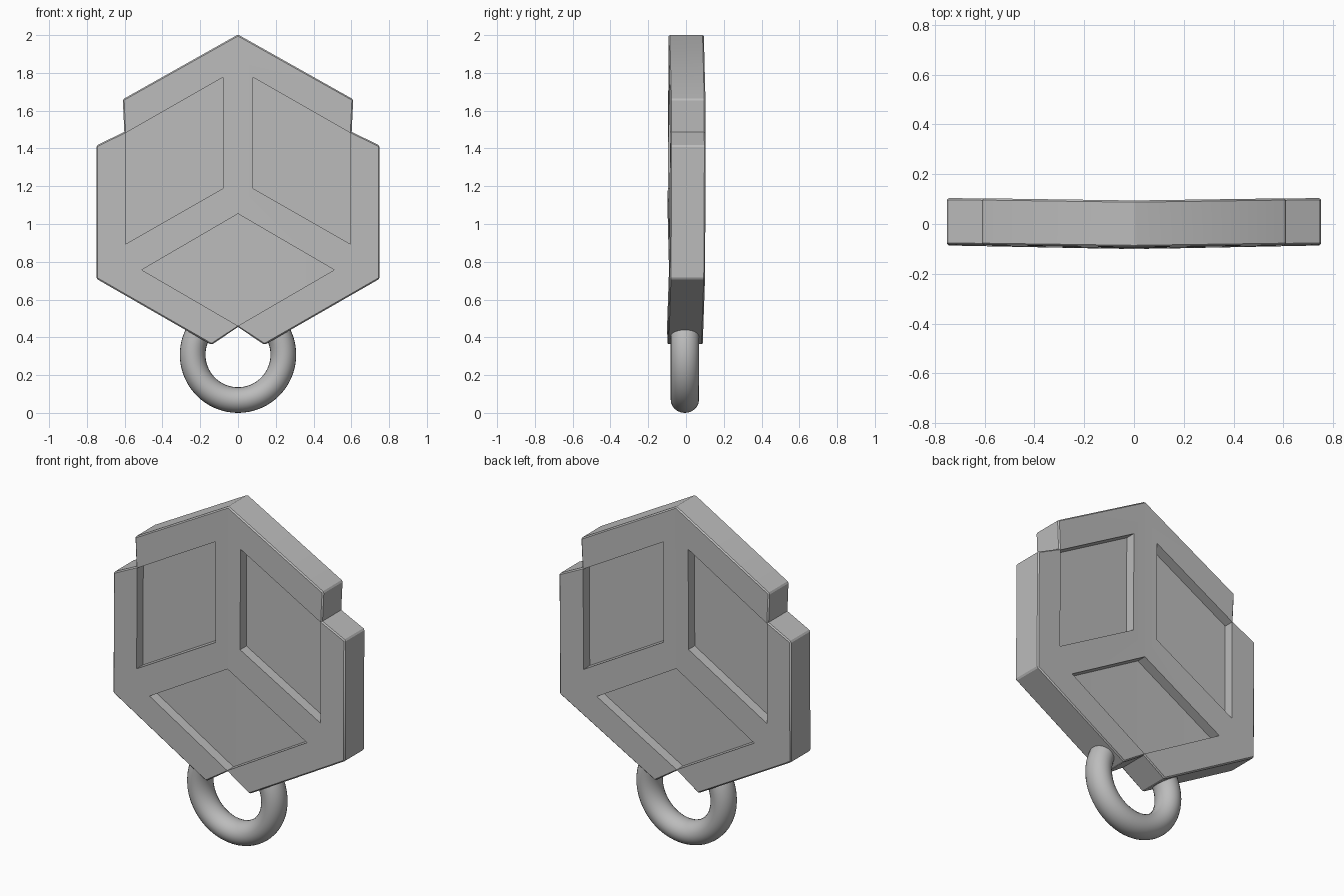
import bpy
import bmesh
from math import radians
from mathutils import Matrix, Vector

old = bpy.data.objects.get("Cube")
if old:
    bpy.data.objects.remove(old, do_unlink=True)

grey = bpy.data.materials.new("plain grey")
grey.use_nodes = True
grey.diffuse_color = (0.5, 0.5, 0.5, 1)
grey.node_tree.nodes["Principled BSDF"].inputs["Base Color"].default_value = (0.5, 0.5, 0.5, 1)


def finish(bm, name):
    bmesh.ops.recalc_face_normals(bm, faces=bm.faces[:])
    mesh = bpy.data.meshes.new(name)
    bm.to_mesh(mesh)
    bm.free()
    mesh.materials.append(grey)
    obj = bpy.data.objects.new(name, mesh)
    bpy.context.collection.objects.link(obj)
    bpy.ops.object.select_all(action='DESELECT')
    obj.select_set(True)
    bpy.context.view_layer.objects.active = obj
    bpy.ops.object.shade_smooth_by_angle(angle=radians(30))
    return obj


def mirror(points):
    return [(-x, z) for x, z in points]


def shrink(points, factor):
    centre = sum((Vector(p) for p in points), Vector((0, 0))) / len(points)
    return [tuple(centre + (Vector(p) - centre) * factor) for p in points]


def slab(name, outline, half, holes=(), chamfer=0, sharp_notches=()):
    """Extrude a flat outline with holes, then bend it slightly about its centre line."""
    bm = bmesh.new()
    for loop in [outline, *holes]:
        verts = [bm.verts.new((x, -half, z)) for x, z in loop]
        for a, b in zip(verts, verts[1:] + verts[:1]):
            bm.edges.new((a, b))
    bmesh.ops.triangle_fill(bm, use_beauty=True, edges=bm.edges[:])
    solid = bmesh.ops.extrude_face_region(bm, geom=bm.faces[:], use_keep_orig=True)
    bmesh.ops.translate(bm, vec=(0, 2 * half, 0),
                        verts=[v for v in solid["geom"] if isinstance(v, bmesh.types.BMVert)])
    bmesh.ops.recalc_face_normals(bm, faces=bm.faces[:])

    # Chamfer the outer rim, leaving the holes and notch corners crisp
    if chamfer:
        def on(v, points):
            return any(abs(v.co.x - x) + abs(v.co.z - z) < 1e-4 for x, z in points)
        rim = [e for e in bm.edges
               if e.calc_face_angle(0) > 0.5
               and all(on(v, outline) for v in e.verts)
               and not all(on(v, sharp_notches) for v in e.verts)]
        bmesh.ops.bevel(bm, geom=rim, offset=chamfer, segments=1,
                        affect='EDGES', clamp_overlap=False)

    bmesh.ops.bisect_plane(bm, geom=bm.verts[:] + bm.edges[:] + bm.faces[:],
                           plane_co=(0, 0, 0), plane_no=(1, 0, 0), dist=1e-5)
    for v in bm.verts:
        v.co.y += 0.017 * abs(v.co.x) + 0.005 * (v.co.z - 1.2) - 0.003
    return finish(bm, name)


# Hexagonal frame outline with a notch on each upper side and one at the bottom
side = [(0.61, 1.66), (0.602, 1.488), (0.75, 1.415), (0.75, 0.71), (0.14, 0.36)]
top, bottom_notch = (0, 2.003), (0, 0.455)
outline = [top, *side, bottom_notch, *mirror(side[::-1])]

# Three diamond recesses
left_diamond = [(0.075, 1.785), (0.6, 1.485), (0.6, 0.885), (0.075, 1.185)]
diamonds = {
    "left_panel": left_diamond,
    "right_panel": mirror(left_diamond),
    "lower_panel": [(0, 1.06), (0.52, 0.757), (0, 0.455), (-0.52, 0.757)],
}

slab("frame", outline, 0.0935, [shrink(d, 0.98) for d in diamonds.values()],
     chamfer=0.007, sharp_notches=[side[1], *mirror([side[1]]), bottom_notch])
for name, diamond in diamonds.items():
    slab(name, diamond, 0.035)

# Hanging ring, its ends buried in the bottom of the frame
bm = bmesh.new()
start = Matrix.Rotation(radians(-35), 4, 'Y')
tube = bmesh.ops.create_circle(bm, cap_ends=False, segments=24, radius=0.068,
                               matrix=start @ Matrix.Translation((0.24, 0, 0))
                               @ Matrix.Diagonal((1, 1.1, 1, 1)))
bmesh.ops.spin(bm, geom=tube["verts"] + bm.edges[:], cent=(0, 0, 0), axis=(0, 1, 0),
               angle=radians(250), steps=50)
bmesh.ops.holes_fill(bm, edges=[e for e in bm.edges if e.is_boundary])
bmesh.ops.translate(bm, verts=bm.verts[:], vec=(0, -0.006, 0.308))
finish(bm, "ring")
